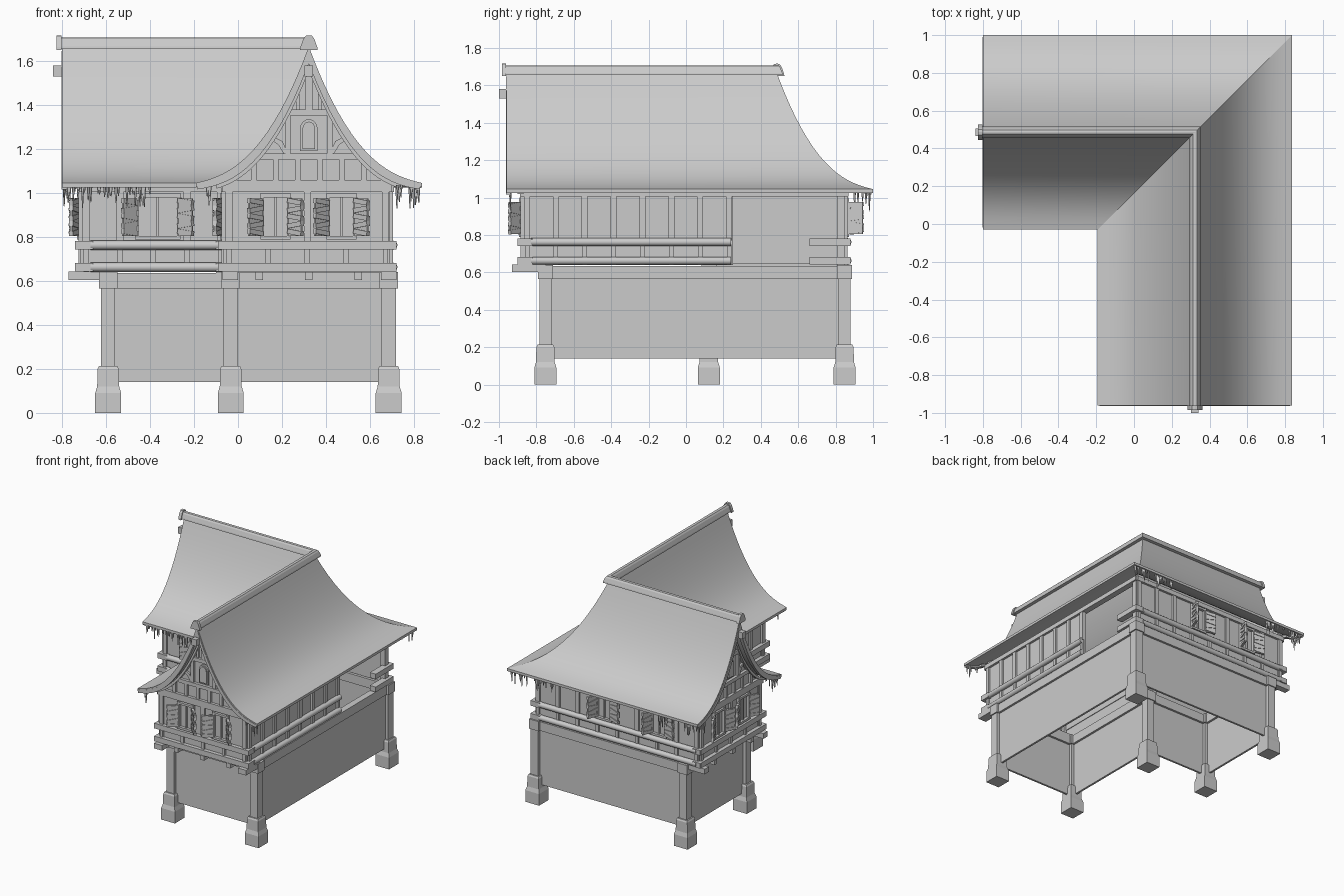
import bpy, bmesh, math, random
from mathutils import Matrix, Vector

random.seed(4)
if "Cube" in bpy.data.objects:
    bpy.data.objects.remove(bpy.data.objects["Cube"])

grey = bpy.data.materials.new("plain grey")
grey.use_nodes = True
grey.diffuse_color = (0.6, 0.6, 0.6, 1)
grey.node_tree.nodes["Principled BSDF"].inputs["Base Color"].default_value = (0.6, 0.6, 0.6, 1)

parts = {}                       # part name -> mesh under construction


def part(name):
    return parts.setdefault(name, bmesh.new())


def box(name, m, u, v, z):
    """Box in frame m from three (low, high) ranges."""
    size = [b - a for a, b in (u, v, z)]
    mid = [(a + b) / 2 for a, b in (u, v, z)]
    bmesh.ops.create_cube(part(name), size=1, matrix=m @ Matrix.Translation(mid) @ Matrix.Diagonal((*size, 1)))


def skin(bm, rings):
    for a, b in zip(rings, rings[1:]):
        for i in range(len(a)):
            j = (i + 1) % len(a)
            bm.faces.new((a[i], a[j], b[j], b[i]))
    bm.faces.new(rings[0])
    bm.faces.new(rings[-1])


def prism(name, m, outline, v0, v1):
    """Outline of (u, z) points extruded along the frame's depth."""
    bm = part(name)
    skin(bm, [[bm.verts.new(m @ Vector((u, v, z))) for u, z in outline] for v in (v0, v1)])


def cone(name, m, r0, r1, depth, sides):
    bmesh.ops.create_cone(part(name), cap_ends=True, segments=sides, radius1=r0, radius2=r1, depth=depth, matrix=m)


def log(name, m, u, v, z, r=0.021):
    turn = Matrix.Rotation(math.pi / 2, 4, 'Y')
    cone(name, m @ Matrix.Translation(((u[0] + u[1]) / 2, v, z)) @ turn, r, r, u[1] - u[0], 12)


def frame(a, b):
    """Wall frame: along the wall, outward, up. Returns it with the length."""
    d = Vector((b[0] - a[0], b[1] - a[1], 0))
    n = d.normalized()
    rows = ((n.x, n.y, 0, a[0]), (n.y, -n.x, 0, a[1]), (0, 0, 1, 0), (0, 0, 0, 1))
    return Matrix(rows), d.length


# Roof: one cross-section swept round the corner
RX, RY, HALF = 0.322, 0.486, 0.514


def roof_z(s):
    t = max(1 - abs(s) / HALF, 0)
    return 1.045 + 0.5 * t ** 2.55 + 0.12 * t


def sweep(name, outline, x0, y0):
    rings = [[(x0, RY + s, z) for s, z in outline],
             [(RX + s, RY + s, z) for s, z in outline],
             [(RX + s, y0, z) for s, z in outline]]
    bm = part(name)
    skin(bm, [[bm.verts.new(p) for p in r] for r in rings])


def roof_strip(upper, lower, reach=HALF, steps=32):
    """Band following the roof curve, with less depth near the eaves."""
    xs = [reach * (2 * i / steps - 1) for i in range(steps + 1)]

    def drop(s, k):
        return roof_z(s) - k * (1 + 1.6 * (1 - abs(s) / HALF))
    return [(s, drop(s, upper)) for s in xs] + [(s, drop(s, lower)) for s in reversed(xs)]


sweep("roof", roof_strip(0, 0.02), -0.80, -0.96)


def cap(w, z0, z1):
    right = [(w * a, z0 + (z1 - z0) * b) for a, b in ((1, 0), (0.95, 0.2), (0.62, 0.75), (0.35, 0.97), (0, 1))]
    return right + [(-s, z) for s, z in right[-2::-1]]


sweep("ridge_cap", cap(0.031, 1.655, 1.706), -0.805, -0.965)

# Upper storey outline, anticlockwise
corners = [(-0.06, -0.87), (0.69, -0.87), (0.69, 0.85), (-0.71, 0.85), (-0.71, 0.10), (-0.06, 0.10)]
names = ["front", "right", "back", "left", "inner_front", "inner_left"]
walls = {n: frame(corners[i], corners[(i + 1) % 6]) for i, n in enumerate(names)}
windows = {"front": (0.23, 0.53), "back": (0.59, 1.06), "left": (0.225, 0.525),
           "inner_front": (0.345,), "inner_left": (0.5,), "right": ()}
# Opening angles of each window's two shutters, and half the window width
swing = {"front": (0.75, 0.75), "back": (1.3, 0.25), "left": (0.4, 0.4),
         "inner_front": (0.7, 0.7), "inner_left": (0.35, 0.35)}


def shutter(m, hinge, side, angle):
    f = m @ Matrix.Translation((hinge, 0.018, 0)) @ Matrix.Rotation(side * angle, 4, 'Z')
    w = 0.08 * side
    box("shutters", f, sorted((0, w)), (-0.005, 0.005), (0.805, 0.975))
    for i in range(5):
        tilt = Matrix.Rotation(0.14 * (-1) ** i, 4, 'Y')
        g = f @ Matrix.Translation((w / 2, 0, 0.82 + i * 0.035)) @ tilt
        box("shutters", g, (-0.042, 0.042), (-0.01, 0.01), (-0.011, 0.011))


def window(m, c, half, angles):
    for s in (-1, 1):
        box("window_frames", m, (c + s * half - 0.008, c + s * half + 0.008), (0, 0.02), (0.79, 1.0))
        shutter(m, c + s * (half + 0.002), s, angles[(s + 1) // 2])
    for z in (0.797, 0.988):
        box("window_frames", m, (c - half - 0.008, c + half + 0.008), (0, 0.022), (z - 0.008, z + 0.008))
    box("window_frames", m, (c - 0.005, c + 0.005), (0, 0.012), (0.8, 0.985))


for n, (m, length) in walls.items():
    panel = 1.12 if n == "right" else length
    box("upper_walls", m, (0, panel), (-0.015, 0), (0.64, 1.05))
    box("wall_plates", m, (-0.01, length + 0.01), (-0.03, 0.018), (1.005, 1.04))
    # Two rails: round logs on the long sides, squared timber elsewhere
    for z in (0.762, 0.662):
        band = (z - 0.02, z + 0.02)
        if n in ("right", "back", "inner_front"):
            log("round_rails", m, (0.04, panel - 0.01), 0.014, z)
            box("square_rails", m, (-0.03, 0.05), (-0.02, 0.03), band)
            far = length - (0.19 if n == "right" else 0.04)
            box("square_rails", m, (far, length + 0.026), (-0.02, 0.03), band)
        else:
            box("square_rails", m, (-0.026, length + 0.03), (-0.02, 0.03), band)
    # Studs and corner posts
    count = round(panel / 0.17)
    for i in range(count + 1):
        u = 0.02 + (panel - 0.04) * i / count
        box("studs", m, (u - 0.012, u + 0.012), (-0.01, 0.014), (0.64, 0.75))
        if all(abs(u - c) > 0.12 for c in windows[n]):
            box("studs", m, (u - 0.016, u + 0.016), (-0.01, 0.014), (0.77, 1.02))
    box("corner_posts", m, (length - 0.04, length), (-0.04, 0.006), (0.62, 1.03))
    for c in windows[n]:
        window(m, c, 0.095 if n == "inner_front" else 0.06, swing[n])

# Gables with timber framing, bargeboards, purlin end and ridge end
for n in ("front", "left"):
    m, length = walls[n]
    mid = RX + 0.06 if n == "front" else 0.85 - RY
    g = m @ Matrix.Translation((mid, 0, 0))
    top = roof_strip(0.02, 0.03, 0.36)[:33]
    prism("gable_walls", g, [(-0.36, 1.02)] + top + [(0.36, 1.02)], -0.015, 0)
    for z, w in ((1.045, 0.37), (1.165, 0.23), (1.365, 0.1)):
        box("gable_beams", g, (-w, w), (-0.005, 0.022), (z - 0.014, z + 0.014))
    edge = 0.09
    prism("bargeboards", g, roof_strip(0.008, 0.03, 0.505), edge - 0.025, edge + 0.003)
    prism("inner_bargeboards", g, roof_strip(0.028, 0.042, 0.42), 0, 0.03)
    for s in (-1, 1):
        box("gable_beams", g, (s * 0.095 - 0.012, s * 0.095 + 0.012), (0, 0.018), (1.16, 1.37))
        for u in (0.05, 0.15, 0.25):
            box("gable_beams", g, (s * u - 0.012, s * u + 0.012), (0, 0.016), (1.04, 1.16))
        brace = [(s * u, z) for u, z in ((0.095, 1.18), (0.115, 1.18), (0.14, 1.22), (0.17, 1.24),
                                         (0.16, 1.255), (0.12, 1.235))]
        prism("gable_braces", g, brace, 0, 0.014)
        box("gable_beams", g, (s * 0.05 - 0.008, s * 0.05 + 0.008), (0, 0.014), (1.38, 1.45))
    arch = [(0.04 * math.cos(a), 1.29 + 0.045 * math.sin(a)) for a in [math.pi * i / 8 for i in range(9)]]
    prism("gable_niche", g, [(0.04, 1.19)] + arch + [(-0.04, 1.19)], 0, 0.012)
    prism("gable_niche", g, [(u * 0.72, 1.29 + (z - 1.29) * 0.75) for u, z in arch]
          + [(-0.029, 1.2), (0.029, 1.2)], 0, 0.02)
    box("king_posts", g, (-0.016, 0.016), (0, 0.02), (1.37, 1.56))
    reach = 0.13
    box("purlin_ends", g, (-0.02, 0.02), (0, reach), (1.53, 1.58))
    prism("ridge_ends", g, cap(0.04, 1.65, 1.716), edge + 0.002, edge + 0.025)

# Stilts with stone feet, and the lower walls between them
stilts = [(-0.033, -0.752), (0.685, -0.752), (0.685, 0.848), (-0.59, 0.848), (-0.59, 0.122), (-0.033, 0.122)]
for i, (x, y) in enumerate(stilts):
    m = Matrix.Translation((x, y, 0))
    box("stilts", m, (-0.032, 0.032), (-0.032, 0.032), (0.18, 0.6))
    box("stilt_heads", m, (-0.042, 0.042), (-0.04, 0.04), (0.565, 0.64))
    bm = part("stone_feet")
    rings = [[bm.verts.new((x + a * w, y + b * w, z)) for a, b in ((-1, -1), (1, -1), (1, 1), (-1, 1))]
             for w, z in ((0.059, 0), (0.059, 0.09), (0.05, 0.12), (0.048, 0.2), (0.042, 0.213))]
    skin(bm, rings)
    f, length = frame((x, y), stilts[(i + 1) % 6])
    box("lower_walls", f, (0, length), (-0.008, 0.008), (0.14, 0.58))
    box("floor_beams", f, (0, length), (-0.025, 0.025), (0.565, 0.635))

# Joist ends under the overhanging sides
for n, reach in (("front", 0.14), ("left", 0.14)):
    m, length = walls[n]
    for i in range(3):
        u = length * (0.21 + 0.3 * i)
        box("joists", m, (u - 0.017, u + 0.017), (-reach, 0.03), (0.605, 0.64))
    box("overhang_soffits", m, (0, length), (-reach, 0.01), (0.635, 0.65))
for x, y in ((-0.70, 0.13), (-0.70, 0.85)):
    box("corner_joists", Matrix.Translation((x, y, 0)), (-0.07, 0.1), (-0.03, 0.02), (0.603, 0.643))
for x, y in ((-0.04, -0.85), (0.68, -0.85)):
    box("corner_joists", Matrix.Translation((x, y, 0)), (-0.03, 0.04), (-0.08, 0.1), (0.603, 0.643))


# Icicles in clusters along the eaves
def icicles(a, b, count):
    for _ in range(count):
        p = Vector(a).lerp(Vector(b), random.random())
        h = random.uniform(0.025, 0.11)
        cone("icicles", Matrix.Translation((p.x, p.y, 1.035 - h / 2)), 0.002, 0.008, h, 5)


icicles((-0.79, -0.015), (-0.4, -0.015), 30)
icicles((0.45, 0.98), (0.82, 0.98), 26)
icicles((-0.79, 0.98), (-0.45, 0.98), 26)
icicles((0.72, -0.94), (0.825, -0.94), 9)
icicles((-0.18, -0.94), (-0.12, -0.94), 4)
icicles((-0.79, 0.0), (-0.79, 0.08), 6)
icicles((-0.79, 0.9), (-0.79, 0.98), 6)

# Finish every part; the roof keeps its hip and valley crisp
smooth = {"roof": 7, "round_rails": 40, "bargeboards": 30, "inner_bargeboards": 30}
for name, bm in parts.items():
    bmesh.ops.recalc_face_normals(bm, faces=bm.faces)
    mesh = bpy.data.meshes.new(name)
    bm.to_mesh(mesh)
    bm.free()
    mesh.materials.append(grey)
    obj = bpy.data.objects.new(name, mesh)
    bpy.context.collection.objects.link(obj)
    if name in smooth:
        bpy.ops.object.select_all(action='DESELECT')
        obj.select_set(True)
        bpy.context.view_layer.objects.active = obj
        bpy.ops.object.shade_smooth_by_angle(angle=math.radians(smooth[name]))
